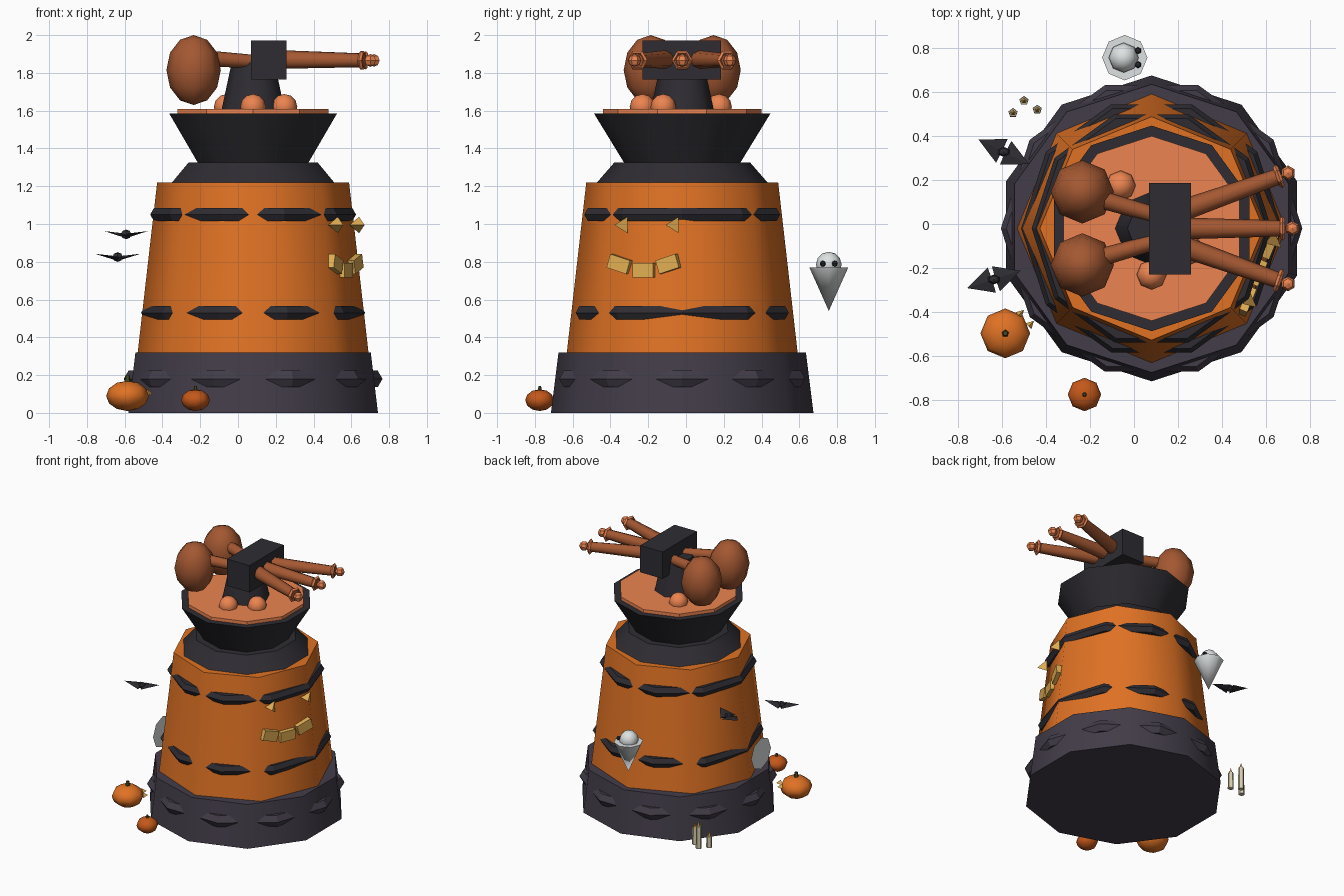
import bpy
from math import pi, radians, cos, sin
from mathutils import Vector, Matrix

if "Cube" in bpy.data.objects:
    bpy.data.objects.remove(bpy.data.objects["Cube"])

CX, CY = 0.08, -0.02   # tower axis


def mat(name, rgb):
    m = bpy.data.materials.new(name)
    lin = [((c / 255 + 0.055) / 1.055) ** 2.4 for c in rgb]
    m.diffuse_color = (*lin, 1)
    m.use_nodes = True
    m.node_tree.nodes["Principled BSDF"].inputs["Base Color"].default_value = m.diffuse_color
    return m


ORANGE = mat("pumpkin_orange", (224, 114, 36))
RUST = mat("dark_orange", (196, 88, 26))
STONE = mat("dark_stone", (66, 60, 72))
BLACK = mat("charcoal", (46, 44, 50))
BROWN = mat("copper", (164, 88, 50))
SALMON = mat("glow", (236, 132, 80))
YELLOW = mat("yellow_glow", (228, 176, 84))
WHITE = mat("pale", (222, 226, 226))
WAX = mat("wax", (216, 206, 176))
STEM = mat("stem_green", (70, 74, 36))


def finish(name, m, smooth=None, scale=None):
    o = bpy.context.object
    o.name = name
    o.data.materials.append(m)
    if scale:
        o.scale = scale
    if smooth:
        bpy.ops.object.shade_smooth_by_angle(angle=radians(smooth))
    return o


def cone(name, m, n, r1, r2, z0, z1, x=CX, y=CY, smooth=None):
    bpy.ops.mesh.primitive_cone_add(vertices=n, radius1=r1, radius2=r2, depth=z1 - z0,
                                    location=(x, y, (z0 + z1) / 2))
    return finish(name, m, smooth)


def rod(name, m, n, r1, r2, a, b):
    a, b = Vector(a), Vector(b)
    d = b - a
    bpy.ops.mesh.primitive_cone_add(vertices=n, radius1=r1, radius2=r2, depth=d.length,
                                    location=(a + b) / 2, rotation=d.to_track_quat('Z', 'Y').to_euler())
    return finish(name, m, 50)


def ball(name, m, p, r, scale=None, seg=8, rings=6, smooth=None):
    bpy.ops.mesh.primitive_uv_sphere_add(segments=seg, ring_count=rings, radius=r, location=p)
    return finish(name, m, smooth, scale)


def ring(name, m, p, R, r, seg=10, minor=6, rot=(0, 0, 0)):
    bpy.ops.mesh.primitive_torus_add(major_segments=seg, minor_segments=minor, major_radius=R,
                                     minor_radius=r, location=p, rotation=rot)
    return finish(name, m)


# tower
cone("base", STONE, 10, 0.695, 0.655, 0, 0.32, smooth=50)
cone("body", ORANGE, 8, 0.612, 0.508, 0.31, 1.22, smooth=50)
cone("neck", BLACK, 10, 0.46, 0.36, 1.21, 1.325, smooth=50)
cone("flared_rim", BLACK, 10, 0.305, 0.467, 1.32, 1.585, smooth=50)
cone("platform", SALMON, 10, 0.42, 0.42, 1.58, 1.61)
ring("base_band", STONE, (CX, CY, 0.18), 0.635, 0.05)
ring("lower_band", BLACK, (CX, CY, 0.53), 0.553, 0.04)
ring("upper_band", BLACK, (CX, CY, 1.05), 0.505, 0.04)

# glowing bumps on the platform
for x, y in ((0.08, -0.23), (0.246, -0.12), (-0.06, 0.175)):
    ball("platform_bump", SALMON, (x, y, 1.62), 0.068, smooth=50)

# turret
cone("pedestal", BLACK, 8, 0.168, 0.11, 1.6, 1.87, smooth=50)
bpy.ops.mesh.primitive_cube_add(size=1, location=(0.163, -0.022, 1.868))
finish("turret_block", BLACK, scale=(0.19, 0.415, 0.205))
for s in (-1, 0, 1):
    d = Vector((cos(s * 0.34), sin(s * 0.34), -0.01))
    o = Vector((0.13, CY + s * 0.05, 1.872))
    L = 0.555 if s == 0 else 0.57
    rod("barrel", BROWN, 8, 0.052, 0.036, o, o + d * L)
    ring("muzzle_ring", SALMON, o + d * (L - 0.01), 0.044, 0.012, 6, 4,
         d.to_track_quat('Z', 'Y').to_euler())
    ball("muzzle_tip", SALMON, o + d * (L + 0.035), 0.034, seg=6, rings=4)
for s in (-1, 1):
    y = CY + s * 0.166
    ball("fuel_tank", BROWN, (-0.235, y, 1.815), 0.144, (1, 1, 1.285), seg=8, rings=6, smooth=50)
    rod("feed_pipe", BROWN, 8, 0.042, 0.036, (-0.2, y - s * 0.02, 1.88), (0.1, CY + s * 0.06, 1.858))

# carved face on the facet between right and front
A = radians(-22.5)
N, T = Vector((cos(A), sin(A), 0)), Vector((-sin(A), cos(A), 0))
frame = Matrix((-T, Vector((0, 0, 1)), N)).transposed()   # local x = -tangent, y = up, z = out


def face_point(t, out, z):
    return Vector((CX, CY, z)) + N * out + T * t


for s in (-1, 1):
    bpy.ops.mesh.primitive_cone_add(vertices=3, radius1=0.05, depth=0.065,
                                    location=face_point(s * 0.147 + 0.01, 0.52, 0.995),
                                    rotation=(frame @ Matrix.Rotation(-pi / 2, 3, 'Z')).to_euler())
    finish("eye", YELLOW)
for s in (-1, 0, 1):
    bpy.ops.mesh.primitive_cube_add(size=1, location=face_point(s * 0.14, 0.525, 0.755 + 0.033 * abs(s)),
                                    rotation=(frame @ Matrix.Rotation(-s * 0.3, 3, 'Z')).to_euler())
    finish("mouth_tooth", YELLOW, scale=(0.118, 0.075, 0.045))


# small pumpkins
def pumpkin(name, m, x, y, r, h):
    ball(name, m, (x, y, h / 2 + 0.01), r, (1, 1, h / 2 / r), smooth=50)
    cone(name + "_stem", STEM, 5, r * 0.16, r * 0.1, h, h + r * 0.36, x, y)


pumpkin("large_pumpkin", ORANGE, -0.585, -0.497, 0.113, 0.16)
pumpkin("small_pumpkin", RUST, -0.225, -0.775, 0.076, 0.115)
for x, y in ((-0.525, -0.415), (-0.48, -0.465)):
    rod("pumpkin_eye", YELLOW, 3, 0.022, 0, (x, y, 0.105), (x + 0.025, y + 0.025, 0.105))

# ghost
GX, GY = -0.042, 0.756
cone("ghost_body", WHITE, 8, 0, 0.103, 0.54, 0.77, GX, GY, smooth=50)
ball("ghost_head", WHITE, (GX - 0.005, GY, 0.785), 0.068, smooth=50)
for s in (-1, 1):
    ball("ghost_eye", BLACK, (GX + 0.06, GY + s * 0.032, 0.79), 0.016, seg=6, rings=4)


# bats
def bat(x, y, z, ang):
    ball("bat_body", BLACK, (x, y, z), 0.032, (1, 0.7, 0.8), seg=6, rings=4)
    for s in (-1, 1):
        d = Vector((s * cos(ang), s * sin(ang), 0.2))
        bpy.ops.mesh.primitive_cone_add(vertices=4, radius1=0.06, depth=0.12)
        w = finish("bat_wing", BLACK)
        flat = Matrix.Diagonal((1, 0.18, 1, 1))
        side = Vector((-sin(ang), cos(ang), 0))
        d.normalize()
        basis = Matrix((side, d.cross(side), d)).transposed().to_4x4()
        w.data.transform(Matrix.Translation(Vector((x, y, z - 0.008)) + d * 0.07) @ basis @ flat)


bat(-0.592, 0.328, 0.945, radians(-26))
bat(-0.637, -0.252, 0.825, radians(18))

# candles
for x, y, h in ((-0.55, 0.505, 0.085), (-0.5, 0.56, 0.17), (-0.44, 0.52, 0.125)):
    cone("candle", WAX, 5, 0.022, 0.02, 0, h, x, y)
    cone("candle_flame", YELLOW, 5, 0.013, 0, h, h + 0.04, x, y)

# thin cobweb on the left side
bpy.ops.mesh.primitive_circle_add(vertices=8, radius=0.12, fill_type='TRIFAN',
                                  location=(-0.53, -0.15, 0.46), rotation=(0, pi / 2, 0))
finish("cobweb", WHITE)
